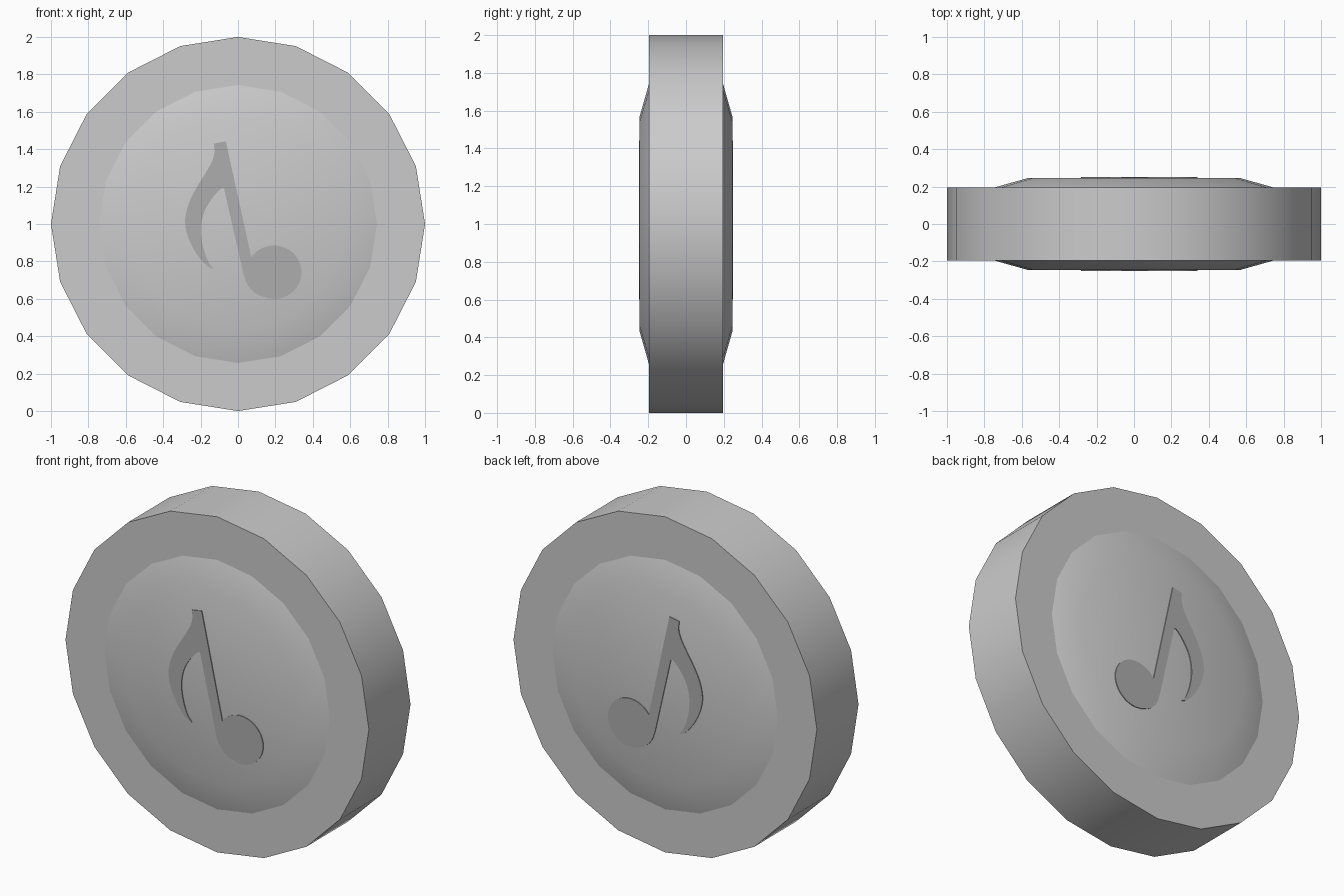
import bpy, bmesh, math
from mathutils import Vector

if "Cube" in bpy.data.objects:
    bpy.data.objects.remove(bpy.data.objects["Cube"])

SIDES = 20


def finish(bm, name):
    bmesh.ops.recalc_face_normals(bm, faces=bm.faces[:])
    mesh = bpy.data.meshes.new(name)
    bm.to_mesh(mesh)
    bm.free()
    obj = bpy.data.objects.new(name, mesh)
    bpy.context.collection.objects.link(obj)
    return obj


def spline(points, steps=4):
    """Smooth open curve through the points (Catmull-Rom)."""
    pts = [Vector(p) for p in points]
    pts = [2 * pts[0] - pts[1]] + pts + [2 * pts[-1] - pts[-2]]
    out = []
    for a, b, c, d in zip(pts, pts[1:], pts[2:], pts[3:]):
        for i in range(steps):
            t = i / steps
            out.append(0.5 * (2 * b + (c - a) * t + (2 * a - 5 * b + 4 * c - d) * t ** 2
                              + (3 * b - a - 3 * c + d) * t ** 3))
    out.append(pts[-2])
    return out


# Coin body: rings from front face to back face as (radius, y)
half = [(0.57, 0.245), (0.743, 0.196), (1.0, 0.196)]
profile = [(r, -y) for r, y in half] + half[::-1]
bm = bmesh.new()
rings = []
for r, y in profile:
    angles = [2 * math.pi * i / SIDES for i in range(SIDES)]
    rings.append([bm.verts.new((r * math.cos(a), y, 1 + r * math.sin(a))) for a in angles])
for lower, upper in zip(rings, rings[1:]):
    for i in range(SIDES):
        j = (i + 1) % SIDES
        bm.faces.new((lower[i], lower[j], upper[j], upper[i]))
bm.faces.new(rings[0])
bm.faces.new(rings[-1])
for f in bm.faces:
    f.smooth = True
# Crisp outer rims and crisp foot of each raised centre
for ring in rings[1:5]:
    for i in range(SIDES):
        bm.edges.get((ring[i], ring[(i + 1) % SIDES])).smooth = False
finish(bm, "coin_body")

# Music note outline in (x, z): flag, stem and round head
flag_inner = spline([(-0.075, 1.19), (-0.095, 1.185), (-0.14, 1.135), (-0.182, 1.06), (-0.198, 0.97),
                     (-0.187, 0.88), (-0.16, 0.80), (-0.13, 0.76)])
flag_outer = spline([(-0.13, 0.76), (-0.17, 0.78), (-0.225, 0.845), (-0.267, 0.93), (-0.283, 1.015),
                     (-0.267, 1.1), (-0.23, 1.18), (-0.176, 1.268), (-0.139, 1.335),
                     (-0.126, 1.385), (-0.13, 1.43)])
head = [Vector((0.193 + 0.147 * math.cos(math.radians(a)), 0.742 + 0.143 * math.sin(math.radians(a))))
        for a in range(146, -91, -9)]
neck = spline([(0.16, 0.603), (0.1, 0.625), (0.053, 0.672), (0.03, 0.73)])
outline = flag_inner + flag_outer[1:] + [Vector((-0.065, 1.442))] + head + neck

# Raised note, standing proud of both faces
bm = bmesh.new()
face = bm.faces.new([bm.verts.new((p.x, -0.25, p.y)) for p in outline])
moved = bmesh.ops.extrude_face_region(bm, geom=[face], use_keep_orig=True)
bmesh.ops.translate(bm, vec=(0, 0.5, 0),
                    verts=[g for g in moved["geom"] if isinstance(g, bmesh.types.BMVert)])
note = finish(bm, "raised_note")

mat = bpy.data.materials.new("dark_grey")
mat.diffuse_color = (0.42, 0.42, 0.42, 1)
mat.use_nodes = True
mat.node_tree.nodes["Principled BSDF"].inputs["Base Color"].default_value = mat.diffuse_color
note.data.materials.append(mat)
